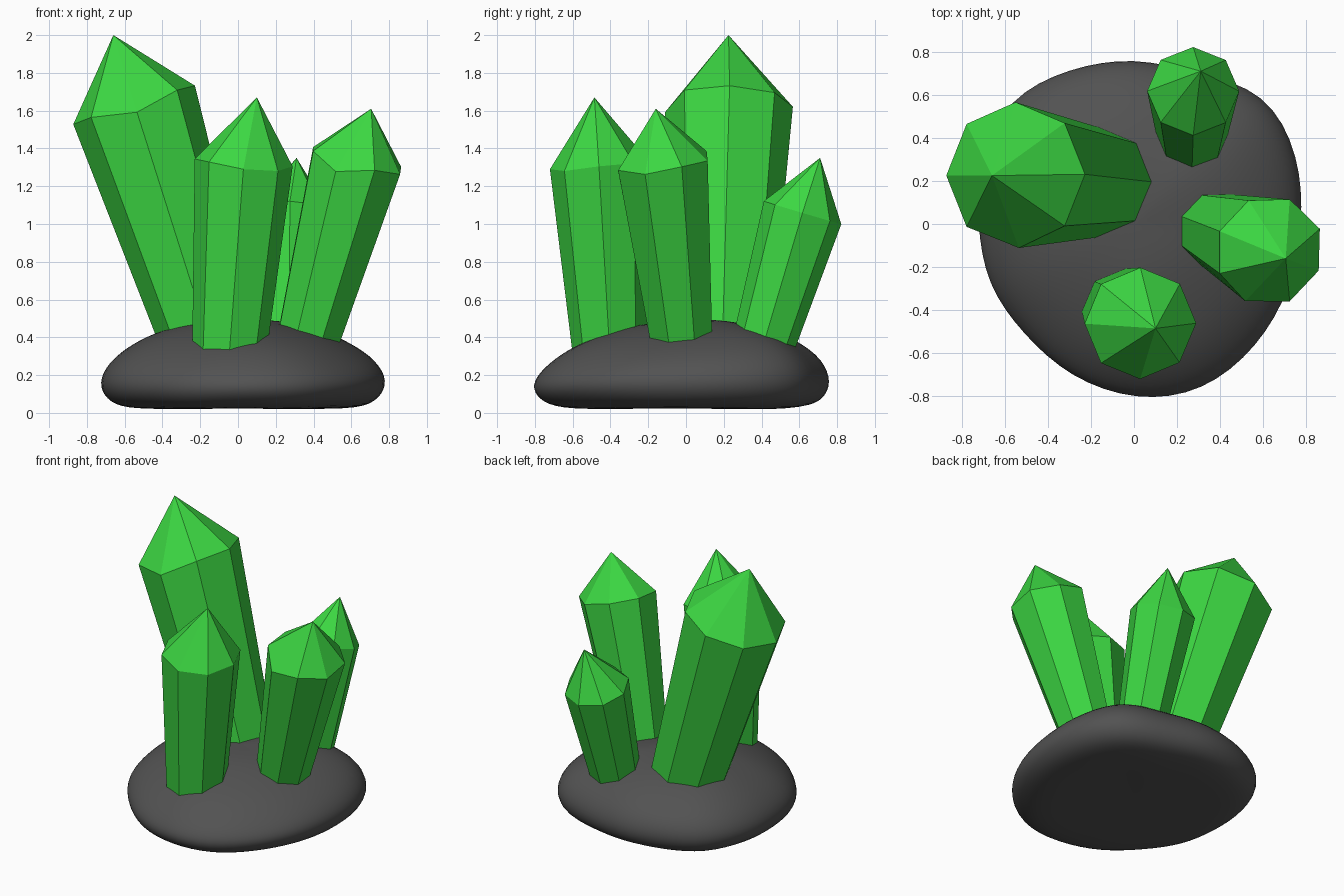
import bpy, bmesh, math
from mathutils import Vector, noise

if "Cube" in bpy.data.objects:
    bpy.data.objects.remove(bpy.data.objects["Cube"])


def material(name, rgb):
    m = bpy.data.materials.new(name)
    m.diffuse_color = (*rgb, 1)
    m.use_nodes = True
    m.node_tree.nodes["Principled BSDF"].inputs["Base Color"].default_value = m.diffuse_color
    return m


GREEN = material("green_crystal", (0.045, 0.68, 0.055))
GREY = material("dark_rock", (0.085, 0.085, 0.085))


def add_object(name, bm, mat):
    bmesh.ops.recalc_face_normals(bm, faces=bm.faces)
    mesh = bpy.data.meshes.new(name)
    bm.to_mesh(mesh)
    bm.free()
    mesh.materials.append(mat)
    obj = bpy.data.objects.new(name, mesh)
    bpy.context.collection.objects.link(obj)
    return obj


def bridge(bm, a, b):
    n = len(a)
    for i in range(n):
        j = (i + 1) % n
        bm.faces.new((a[i], a[j], b[j], b[i]))


# Rock base: outline radii around the plan, swept through a flattened profile
RADII = [.77, .82, .86, .75, .765, .775, .81, .77,
         .725, .725, .72, .755, .81, .835, .79, .775]
PROFILE = [(.06, .488), (.3, .48), (.55, .432), (.76, .36), (.93, .262),
           (1.0, .16), (.95, .07), (.82, .02), (.5, .022), (.1, .03)]
bm = bmesh.new()
rings = []
for s, z in PROFILE:
    ring = []
    for i, r in enumerate(RADII):
        a = math.tau * i / len(RADII)
        p = Vector((math.cos(a), math.sin(a), 0)) * r * s * 1.04
        top = min(max((z - .1) / .2, 0), 1)
        ridge = max(math.cos(a - math.radians(42)), 0) ** 8   # raised back right corner
        p.z = z + top * (.04 * p.y + .025 * ridge * s)
        p += noise.noise_vector(p * 3.5) * .02 * s
        p.z = max(p.z, 0)
        ring.append(bm.verts.new(p))
    rings.append(ring)
for a, b in zip(rings, rings[1:]):
    bridge(bm, a, b)
bm.faces.new(rings[0])
bm.faces.new(rings[-1])
rock = add_object("rock_base", bm, GREY)
smooth = rock.modifiers.new("smooth", "SUBSURF")
smooth.levels = smooth.render_levels = 2
for p in rock.data.polygons:
    p.use_smooth = True


# Eight-sided crystal: tapered shaft widening to a shoulder, then a point.
# dents slides single shoulder corners along the shaft.
def crystal(name, foot, shoulder, tip, r_foot, r_shoulder, turn=0, dents={}, sides=8):
    foot, shoulder, tip = Vector(foot), Vector(shoulder), Vector(tip)
    axis = (shoulder - foot).normalized()
    u = Vector((1, 0, 0))
    u = (u - axis * u.dot(axis)).normalized()
    v = axis.cross(u)
    bm = bmesh.new()

    def ring(c, r):
        angles = [math.radians(turn) + math.tau * i / sides for i in range(sides)]
        return [bm.verts.new(c + (u * math.cos(t) + v * math.sin(t)) * r) for t in angles]

    low = ring(foot - axis * .12, r_foot - .01)
    high = ring(shoulder, r_shoulder)
    for i, d in dents.items():
        high[i].co += axis * d
    bridge(bm, low, high)
    bm.faces.new(low)
    point = bm.verts.new(tip)
    for i in range(sides):
        bm.faces.new((high[i], high[(i + 1) % sides], point))
    return add_object(name, bm, GREEN)


crystal("large_left_crystal", (-.175, .195, .45), (-.55, .228, 1.63), (-.66, .225, 2.0),
        .26, .338, 0, {6: -.05})
crystal("front_crystal", (-.045, -.405, .34), (.03, -.462, 1.325), (.10, -.485, 1.67),
        .2, .26, 0, {6: -.02, 7: -.02})
crystal("right_crystal", (.385, -.03, .44), (.628, -.125, 1.335), (.705, -.16, 1.61),
        .18, .258, 22.5, {0: .02, 5: -.06})
crystal("small_back_crystal", (.27, .43, .43), (.275, .617, 1.06), (.31, .71, 1.35),
        .172, .214)
